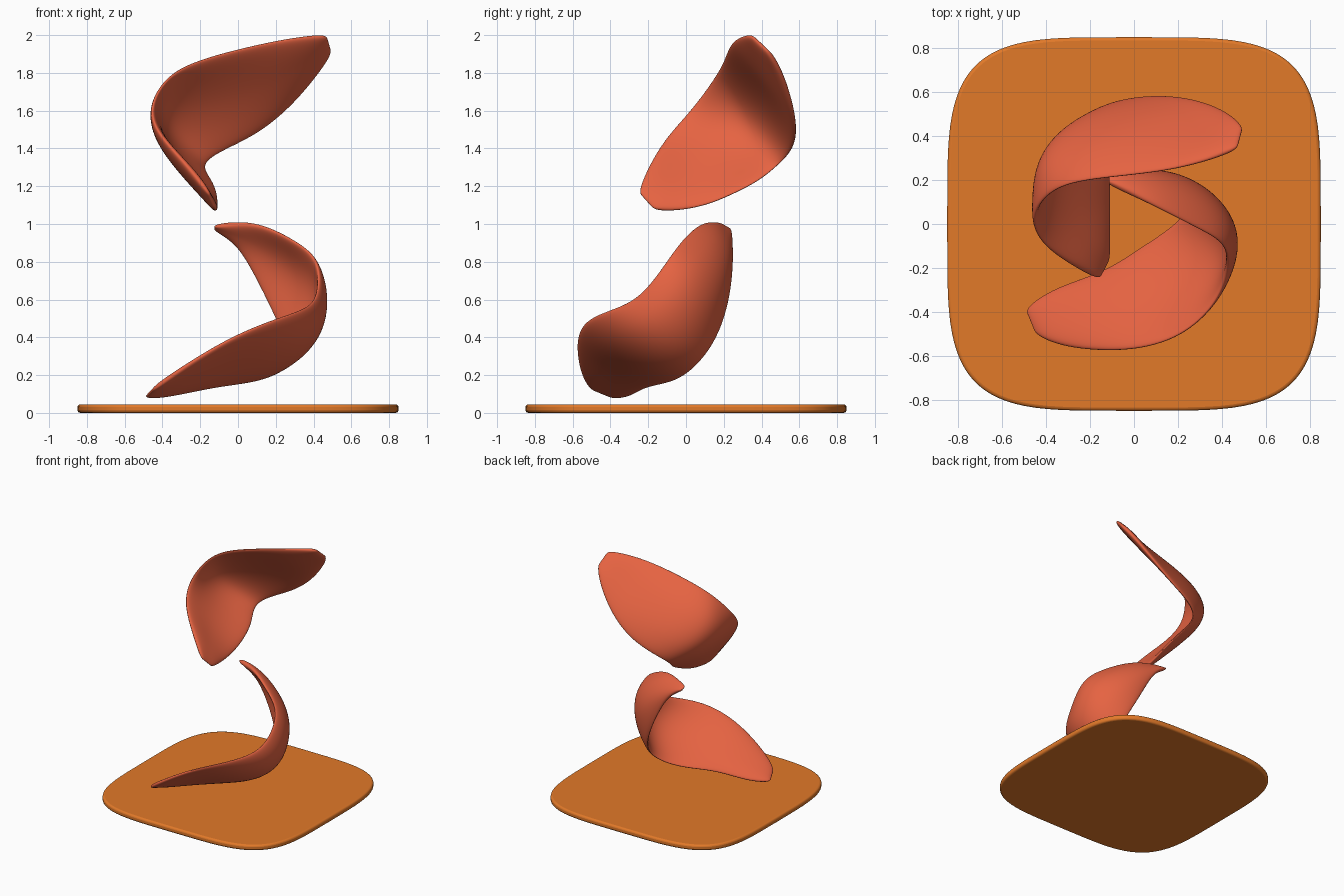
import bpy
import bmesh
import math
from mathutils import Vector

cube = bpy.data.objects.get("Cube")
if cube:
    bpy.data.objects.remove(cube, do_unlink=True)


def make_material(name, colour):
    mat = bpy.data.materials.new(name)
    mat.use_nodes = True
    mat.diffuse_color = (*colour, 1)
    mat.node_tree.nodes["Principled BSDF"].inputs["Base Color"].default_value = (*colour, 1)
    return mat


def add_object(name, bm, material):
    bmesh.ops.recalc_face_normals(bm, faces=bm.faces)
    mesh = bpy.data.meshes.new(name)
    bm.to_mesh(mesh)
    bm.free()
    obj = bpy.data.objects.new(name, mesh)
    bpy.context.collection.objects.link(obj)
    mesh.materials.append(material)
    return obj


def shade_smooth(obj, angle):
    bpy.ops.object.select_all(action='DESELECT')
    obj.select_set(True)
    bpy.context.view_layer.objects.active = obj
    bpy.ops.object.shade_smooth_by_angle(angle=math.radians(angle))


def make_blade(name, low_edge, high_edge, bulges, material, columns=5, margin=0.016):
    """Loft a twisted ribbon between two edges; bulges push stations' middles outward."""
    bm = bmesh.new()
    rows = []
    for i, (low, high) in enumerate(zip(low_edge, high_edge)):
        low, high = Vector(low), Vector(high)
        push = Vector(bulges.get(i, (0, 0, 0)))
        # Carry both edges slightly outward, since smoothing draws them in
        spread = (high - low).normalized() * margin
        low, high = low - spread, high + spread
        row = []
        for c in range(columns):
            t = c / (columns - 1)
            row.append(bm.verts.new(low.lerp(high, t) + push * (4 * t * (1 - t))))
        rows.append(row)
    for a, b in zip(rows, rows[1:]):
        for c in range(columns - 1):
            bm.faces.new((a[c], a[c + 1], b[c + 1], b[c]))
    bm.verts.index_update()
    inner = [v.index for v in bm.verts if not v.is_boundary]
    obj = add_object(name, bm, material)
    # Full thickness in the middle, thinner along the rim
    group = obj.vertex_groups.new(name="body")
    group.add(inner, 1.0, 'REPLACE')
    solid = obj.modifiers.new("thickness", 'SOLIDIFY')
    solid.thickness = 0.055
    solid.offset = 0
    solid.vertex_group = group.name
    solid.thickness_vertex_group = 0.55
    sub = obj.modifiers.new("smoothing", 'SUBSURF')
    sub.levels = sub.render_levels = 3
    shade_smooth(obj, 180)
    return obj


coral = make_material("coral", (0.79, 0.125, 0.054))
orange = make_material("orange", (0.76, 0.192, 0.022))

# Base plate: squared-off oval with rounded rim
bm = bmesh.new()
outline = []
for i in range(96):
    a = 2 * math.pi * i / 96
    x, y = math.cos(a), math.sin(a)
    outline.append(bm.verts.new((0.85 * math.copysign(abs(x) ** 0.475, x),
                                 0.85 * math.copysign(abs(y) ** 0.475, y), 0)))
face = bm.faces.new(outline)
top = bmesh.ops.extrude_face_region(bm, geom=[face])
bmesh.ops.translate(bm, vec=(0, 0, 0.045),
                    verts=[g for g in top["geom"] if isinstance(g, bmesh.types.BMVert)])
base = add_object("base_plate", bm, orange)
bevel = base.modifiers.new("rounded_rim", 'BEVEL')
bevel.width = 0.015
bevel.segments = 3
shade_smooth(base, 40)

# Lower blade: sweeps from the front tip round the left side and up to the back
make_blade(
    "lower_blade",
    [(-.495, -.40, .085), (-.36, -.30, .095), (-.13, -.23, .145), (.04, -.11, .165),
     (.18, -.02, .2), (.27, .08, .29), (.24, .17, .43), (.15, .22, .62),
     (.06, .23, .8), (-.02, .23, .92), (-.13, .22, .98)],
    [(-.455, -.49, .12), (-.33, -.55, .21), (-.05, -.575, .39), (.19, -.52, .49),
     (.35, -.38, .54), (.42, -.23, .6), (.43, -.09, .8), (.3, -.02, .9),
     (.13, .07, .985), (0, .14, 1.0), (-.13, .205, .985)],
    {3: (.05, -.02, -.02), 4: (.09, -.02, -.02), 5: (.1, -.01, -.01),
     6: (.1, .01, 0), 7: (.08, .05, 0), 8: (.03, .04, 0)},
    coral)

# Upper blade: rises from the front round the right side to the back tip
make_blade(
    "upper_blade",
    [(-.12, -.18, 1.085), (-.12, -.06, 1.08), (-.115, .1, 1.105), (-.115, .24, 1.165),
     (-.14, .38, 1.235), (-.2, .48, 1.32), (-.1, .55, 1.39), (.1, .58, 1.48),
     (.28, .56, 1.63), (.425, .5, 1.81), (.495, .43, 1.92)],
    [(-.15, -.245, 1.155), (-.26, -.19, 1.3), (-.4, -.1, 1.45), (-.455, 0, 1.56),
     (-.435, .09, 1.67), (-.35, .175, 1.79), (-.2, .21, 1.86), (0, .23, 1.915),
     (.2, .26, 1.96), (.37, .31, 1.985), (.475, .355, 1.99)],
    {2: (-.03, .01, 0), 3: (-.07, .04, 0), 4: (-.12, .05, 0),
     5: (-.12, .03, .01), 6: (-.07, .04, .01), 7: (-.02, .03, .01)},
    coral)
